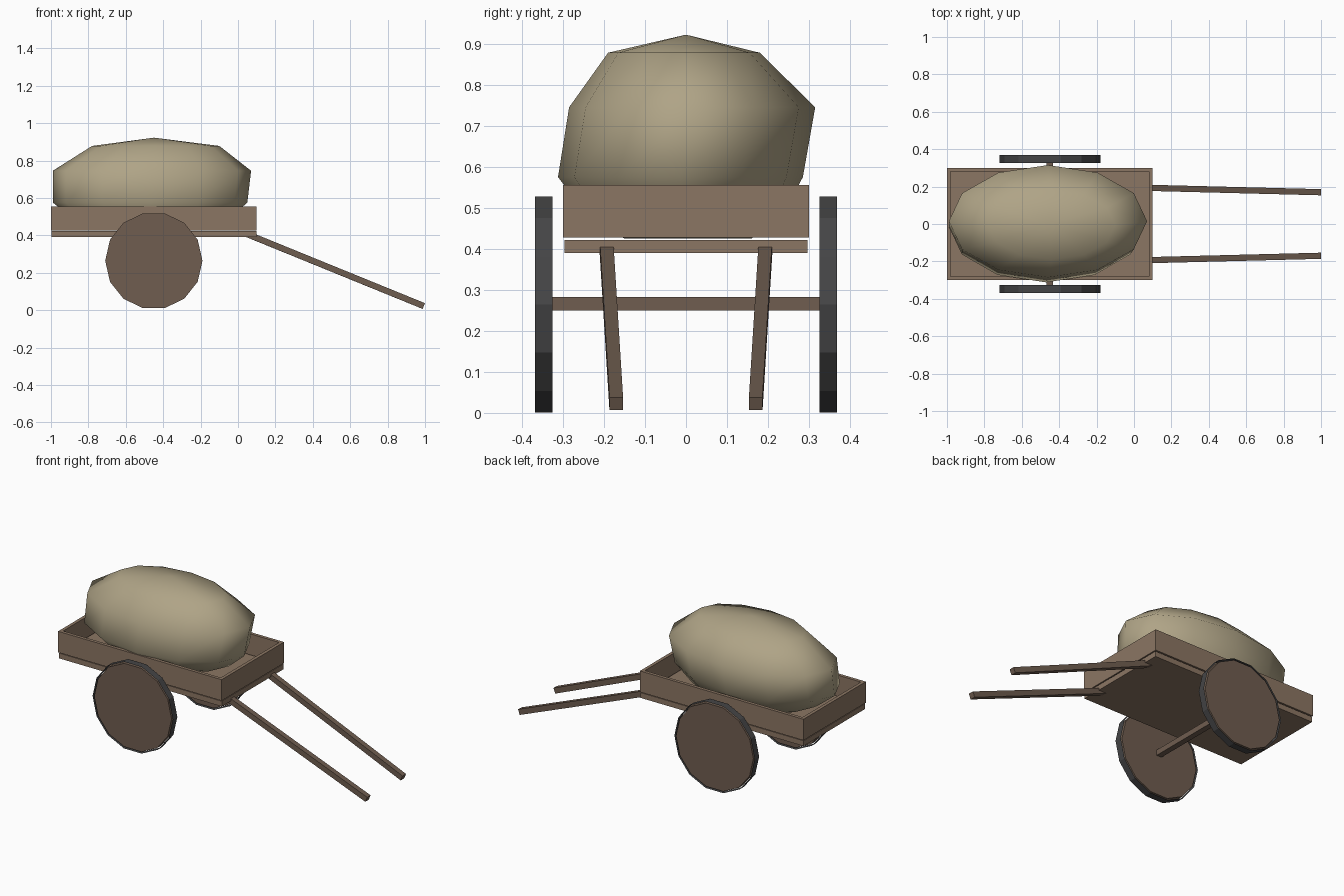
import bpy, bmesh, math
from mathutils import Vector

if "Cube" in bpy.data.objects:
    bpy.data.objects.remove(bpy.data.objects["Cube"])


def material(name, rgb):
    m = bpy.data.materials.new(name)
    m.diffuse_color = (*rgb, 1)
    m.use_nodes = True
    m.node_tree.nodes["Principled BSDF"].inputs["Base Color"].default_value = m.diffuse_color
    return m


WOOD = material("wood", (0.26, 0.18, 0.125))
DARK_WOOD = material("dark_wood", (0.16, 0.11, 0.08))
TYRE = material("tyre", (0.06, 0.06, 0.062))
CLOTH = material("cloth", (0.43, 0.37, 0.24))


def add_object(name, bm, mat):
    bmesh.ops.recalc_face_normals(bm, faces=bm.faces)
    mesh = bpy.data.meshes.new(name)
    bm.to_mesh(mesh)
    bm.free()
    mesh.materials.append(mat)
    obj = bpy.data.objects.new(name, mesh)
    bpy.context.collection.objects.link(obj)
    return obj


def box(name, lo, hi, mat):
    lo, hi = Vector(lo), Vector(hi)
    bm = bmesh.new()
    bmesh.ops.create_cube(bm, size=1)
    bmesh.ops.scale(bm, vec=hi - lo, verts=bm.verts)
    bmesh.ops.translate(bm, vec=(lo + hi) / 2, verts=bm.verts)
    return add_object(name, bm, mat)


def wheel_part(name, radius, depth, centre, capped, mat):
    # 14-sided, with a flat at the bottom
    bm = bmesh.new()
    n = 14
    rings = []
    for dy in (-depth / 2, depth / 2):
        rings.append([bm.verts.new((centre[0] + radius * math.cos(2 * math.pi * i / n),
                                    centre[1] + dy,
                                    centre[2] + radius * math.sin(2 * math.pi * i / n)))
                      for i in range(n)])
    for i in range(n):
        j = (i + 1) % n
        bm.faces.new((rings[0][i], rings[0][j], rings[1][j], rings[1][i]))
    if capped:
        for ring in rings:
            bm.faces.new(ring)
    return add_object(name, bm, mat)


def beam(name, a, b, size, mat):
    a, b = Vector(a), Vector(b)
    d = b - a
    obj = box(name, (-size / 2, -size / 2, 0), (size / 2, size / 2, d.length), mat)
    # local frame keeps one pair of sides upright
    z = d.normalized()
    x = Vector((0, 0, 1)).cross(z).normalized()
    y = z.cross(x)
    for v in obj.data.vertices:
        c = v.co.copy()
        v.co = a + x * c.x + y * c.y + z * c.z
    return obj


# Bed: floor slab and four walls
box("bed_floor", (-0.998, -0.296, 0.39), (0.098, 0.296, 0.422), WOOD)
T = 0.02
box("end_wall_back", (-1, -0.3 + T, 0.427), (-1 + T, 0.3 - T, 0.555), WOOD)
box("end_wall_front", (0.1 - T, -0.3 + T, 0.427), (0.1, 0.3 - T, 0.555), WOOD)

# Side walls, wheels and shafts, mirrored left and right
for side, s in (("right", -1), ("left", 1)):
    y0, y1 = sorted((s * (0.3 - T), s * 0.3))
    box("side_wall_" + side, (-1, y0, 0.427), (0.1, y1, 0.555), WOOD)
    hub = (-0.45, s * 0.347, 0.264)
    wheel_part("wheel_disc_" + side, 0.26, 0.04, hub, True, DARK_WOOD)
    wheel_part("wheel_tyre_" + side, 0.27, 0.043, hub, False, TYRE)
    beam("shaft_" + side, (0.05, s * 0.194, 0.406), (0.993, s * 0.17, 0.022), 0.033, DARK_WOOD)

# Axle
box("axle", (-0.467, -0.33, 0.25), (-0.433, 0.33, 0.283), DARK_WOOD)

# Sack: lofted rings (z, x min, x max, y min, y max)
RINGS = [(0.425, -0.72, -0.22, -0.15, 0.16),
         (0.48, -0.87, -0.06, -0.24, 0.235),
         (0.575, -0.99, 0.05, -0.312, 0.285),
         (0.745, -0.99, 0.07, -0.285, 0.315),
         (0.878, -0.78, -0.10, -0.19, 0.18)]
N = 12
bm = bmesh.new()
loops = []
for z, xa, xb, ya, yb in RINGS:
    loops.append([bm.verts.new(((xa + xb) / 2 + (xb - xa) / 2 * math.cos(2 * math.pi * i / N),
                                (ya + yb) / 2 + (yb - ya) / 2 * math.sin(2 * math.pi * i / N), z))
                  for i in range(N)])
top = bm.verts.new((-0.45, 0, 0.922))
bm.faces.new(loops[0])
for i in range(N):
    j = (i + 1) % N
    for a, b in zip(loops, loops[1:]):
        bm.faces.new((a[i], a[j], b[j], b[i]))
    bm.faces.new((loops[-1][i], loops[-1][j], top))
for f in bm.faces:
    f.smooth = True
add_object("sack", bm, CLOTH)
